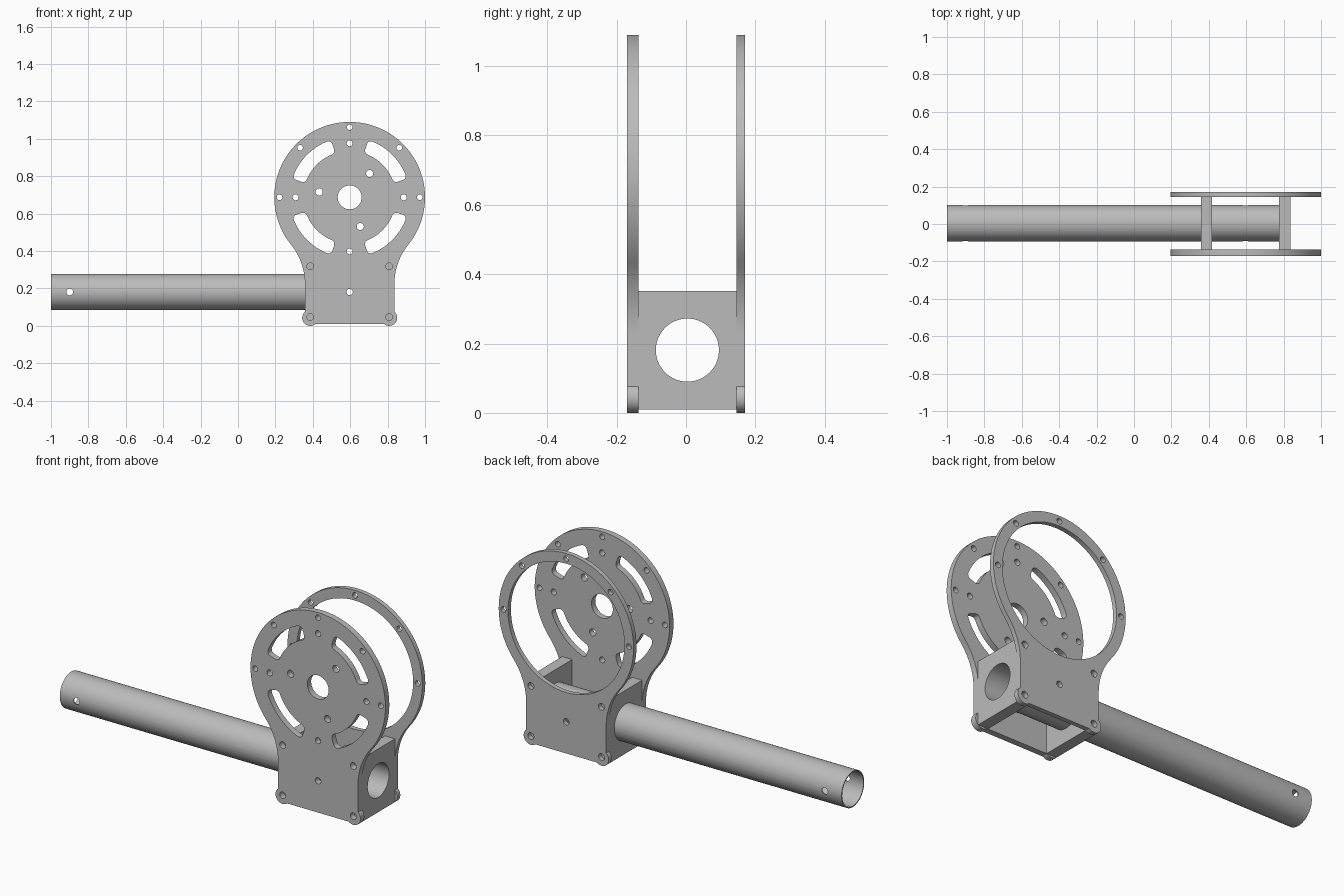
import bpy, bmesh
from math import sin, cos, radians, sqrt, atan2, asin, acos, degrees, copysign

if "Cube" in bpy.data.objects:
    bpy.data.objects.remove(bpy.data.objects["Cube"], do_unlink=True)

grey = bpy.data.materials.new("plain_grey")
grey.use_nodes = True
grey.diffuse_color = (0.5, 0.5, 0.5, 1)
grey.node_tree.nodes["Principled BSDF"].inputs["Base Color"].default_value = (0.5, 0.5, 0.5, 1)

# Main sizes
CX, CZ, DISC = 0.597, 0.687, 0.403      # disc centre and radius
HALF, BASE = 0.239, 0.01                # half width and bottom of the box
TUBE_Y, TUBE_Z, TUBE_R = 0.004, 0.181, 0.097
FRONT, FRONT_IN, BACK_IN, BACK = -0.17, -0.137, 0.145, 0.17


def arc(u, v, r, a, b, n):
    return [(u + r * cos(radians(a + (b - a) * i / n)),
             v + r * sin(radians(a + (b - a) * i / n))) for i in range(n + 1)]


def circle(u, v, r, n=20):
    return arc(u, v, r, 0, 360, n)[:-1]


def polar(r, angle):
    return r * cos(radians(angle)), CZ + r * sin(radians(angle))


def finish(ob, angle=30):
    ob.data.materials.clear()
    ob.data.materials.append(grey)
    bpy.ops.object.select_all(action='DESELECT')
    ob.select_set(True)
    bpy.context.view_layer.objects.active = ob
    bpy.ops.object.shade_smooth_by_angle(angle=radians(angle))


def sheet(name, loops, thick, location, rotation):
    """Flat plate: first loop is the outline, the others are holes."""
    cu = bpy.data.curves.new(name, 'CURVE')
    cu.dimensions, cu.fill_mode, cu.extrude = '2D', 'BOTH', thick / 2
    for loop in loops:
        sp = cu.splines.new('POLY')
        sp.points.add(len(loop) - 1)
        for p, (u, v) in zip(sp.points, loop):
            p.co = (u, v, 0, 1)
        sp.use_cyclic_u = True
    ob = bpy.data.objects.new(name, cu)
    bpy.context.collection.objects.link(ob)
    bpy.ops.object.select_all(action='DESELECT')
    ob.select_set(True)
    bpy.context.view_layer.objects.active = ob
    bpy.ops.object.convert(target='MESH')
    ob = bpy.context.object
    ob.name = name
    bm = bmesh.new()
    bm.from_mesh(ob.data)
    bmesh.ops.remove_doubles(bm, verts=bm.verts, dist=0.0001)
    bmesh.ops.recalc_face_normals(bm, faces=bm.faces)
    bm.to_mesh(ob.data)
    bm.free()
    ob.location, ob.rotation_euler = location, rotation
    finish(ob)
    return ob


def slot(mid):
    """Curved slot with rounded corners, centred on the angle mid."""
    pts = []
    corner = 0.022
    for sr, sa, start in ((1, 1, 0), (-1, 1, 90), (-1, -1, 180), (1, -1, 270)):
        for du, dv in arc(0, 0, corner, start, start + 90, 5):
            r = 0.285 + sr * (0.037 - corner) + du
            along = sa * (0.285 * radians(27) - corner) + dv
            pts.append(polar(r, mid + degrees(along / 0.285)))
        # straight runs of the slot follow the disc
        if sa != (1 if start in (0, 270) else -1) or start in (90, 270):
            r = 0.285 + sr * 0.037
            a = 27 - degrees(corner / 0.285)
            first = a if start == 90 else -a
            pts += [polar(r, mid + first * (1 - 2 * i / 12)) for i in range(1, 12)]
    return pts


# Plate outline: foot lobes, box side, concave neck, disc; mirrored
LOBE_U, LOBE_Z, LOBE_R = 0.211, 0.043, 0.043
low = degrees(asin((BASE - LOBE_Z) / LOBE_R))
side = degrees(acos((HALF - LOBE_U) / LOBE_R))
NECK = 0.337
neck_u = HALF + NECK
drop = sqrt((DISC + NECK) ** 2 - neck_u ** 2)
lean = degrees(atan2(drop, neck_u))
half = arc(LOBE_U, LOBE_Z, LOBE_R, -180 - low, side, 16)
half += arc(neck_u, CZ - drop, NECK, 180, 180 - lean, 14)
half += arc(0, CZ, DISC, -lean, 90, 48)[1:]
outline = half + [(-u, v) for u, v in reversed(half[:-1])]

# Bolt holes shared by both plates
shared = [circle(s * LOBE_U, z, 0.018) for s in (-1, 1) for z in (0.047, 0.318)]
shared.append(circle(0, TUBE_Z, 0.017))
shared += [circle(*polar(0.375, a), 0.015) for a in range(0, 181, 45)]

# Front plate with hub hole, bolt circles and curved slots
front = [outline] + shared + [circle(0, CZ, 0.064, 40)]
front += [circle(*polar(0.289, a), 0.016) for a in range(0, 360, 90)]
front += [circle(*polar(0.166, a), 0.019) for a in (50, 170, 290)]
front += [slot(a) for a in range(45, 360, 90)]
upright = (radians(90), 0, 0)
sheet("front_plate", front, FRONT_IN - FRONT, (CX, (FRONT + FRONT_IN) / 2, 0), upright)

# Back plate is an open ring above the box
back = [outline] + shared + [circle(0, CZ, 0.348, 80)]
sheet("back_ring_plate", back, BACK - BACK_IN, (CX, (BACK + BACK_IN) / 2, 0), upright)

# Box end walls with a hole for the tube
TOP, WALL = 0.352, 0.06
wall = [[(FRONT_IN, BASE), (BACK_IN, BASE), (BACK_IN, TOP), (FRONT_IN, TOP)],
        circle(TUBE_Y, TUBE_Z, TUBE_R, 48)]
for name, s in (("right_box_wall", -1), ("left_box_wall", 1)):
    sheet(name, wall, WALL, (CX + s * (HALF - WALL / 2), 0, 0), (radians(90), 0, radians(90)))

# Hollow tube running through both walls
x0, x1 = -1.0, CX + HALF
tube = sheet("tube", [circle(0, 0, TUBE_R, 48), circle(0, 0, 0.091, 48)], x1 - x0,
             ((x0 + x1) / 2, TUBE_Y, TUBE_Z), (radians(90), 0, radians(90)))

# Cross pin holes through the tube
for x in (-0.9, CX):
    bpy.ops.mesh.primitive_cylinder_add(vertices=20, radius=0.018, depth=0.5,
                                        location=(x, TUBE_Y, TUBE_Z), rotation=upright)
    pin = bpy.context.object
    pin.name = "pin_hole_cutter"
    pin.hide_render = True
    pin.hide_set(True)
    pin.display_type = 'WIRE'
    cut = tube.modifiers.new("pin_hole", 'BOOLEAN')
    cut.operation, cut.object, cut.solver = 'DIFFERENCE', pin, 'EXACT'
